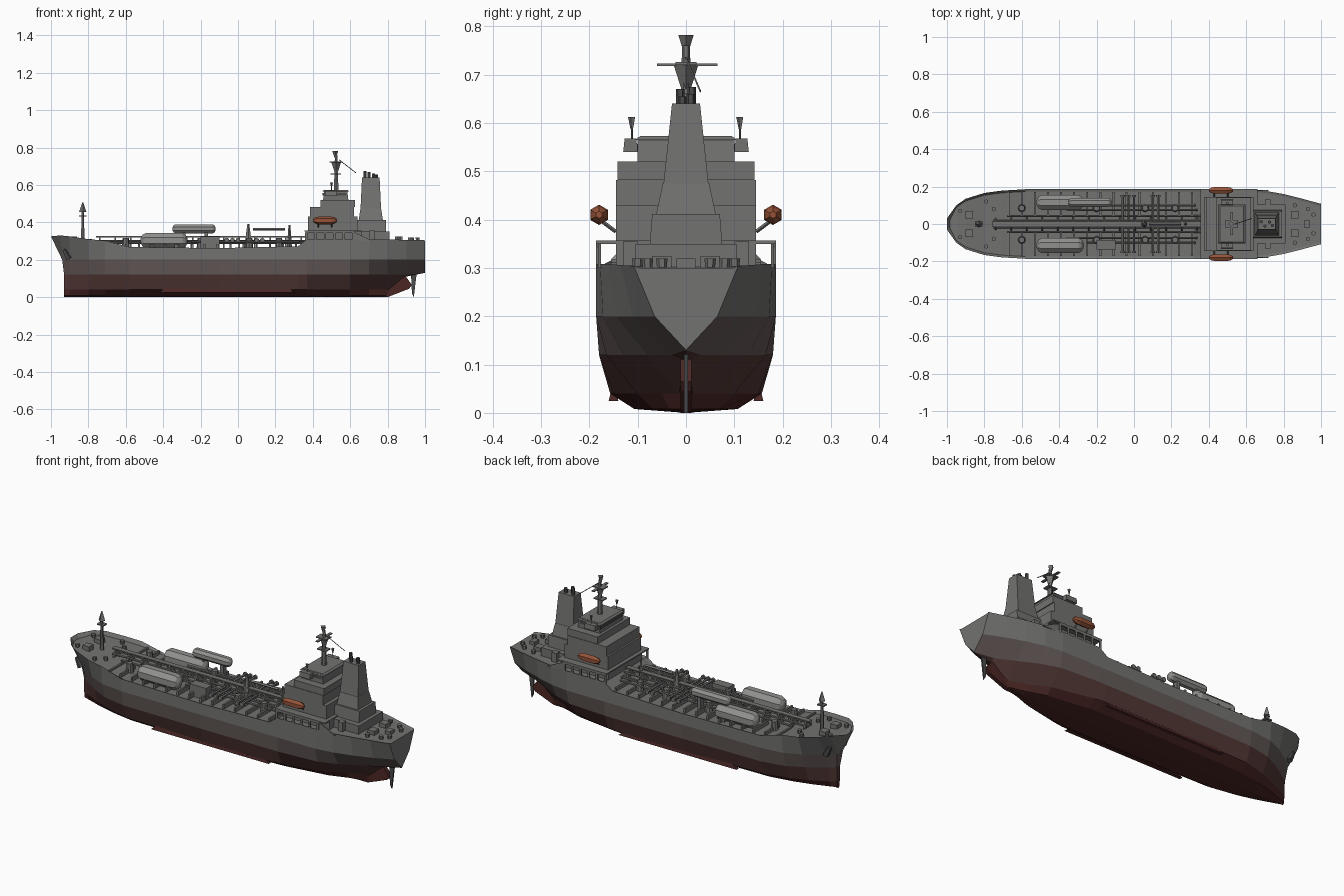
import bpy, bmesh, math
from mathutils import Vector, Matrix

if "Cube" in bpy.data.objects:
    bpy.data.objects.remove(bpy.data.objects["Cube"])

def mat(name, c):
    m = bpy.data.materials.new(name)
    m.diffuse_color = (*c, 1)
    m.use_nodes = True
    m.node_tree.nodes["Principled BSDF"].inputs["Base Color"].default_value = m.diffuse_color
    return m

GREY = mat("grey_paint", (0.17, 0.17, 0.165))
LIGHT = mat("tank_grey", (0.28, 0.28, 0.27))
DARK = mat("dark_grey", (0.07, 0.07, 0.07))
MID = mat("boot_brown", (0.125, 0.1, 0.095))
LOW = mat("lower_brown", (0.085, 0.04, 0.037))
RED = mat("bottom_red", (0.07, 0.02, 0.018))
ORANGE = mat("boat_orange", (0.3, 0.085, 0.04))

def finish(name, bm, *mats):
    bmesh.ops.remove_doubles(bm, verts=bm.verts, dist=1e-5)
    bmesh.ops.recalc_face_normals(bm, faces=bm.faces)
    me = bpy.data.meshes.new(name)
    bm.to_mesh(me)
    bm.free()
    for m in mats or (GREY,):
        me.materials.append(m)
    ob = bpy.data.objects.new(name, me)
    bpy.context.collection.objects.link(ob)
    return ob

def box(name, x0, x1, y0, y1, z0, z1, m=GREY, tx=0, ty=0):
    """Box whose top is inset by tx, ty."""
    bm = bmesh.new()
    lo = [bm.verts.new((x, y, z0)) for x, y in ((x0, y0), (x1, y0), (x1, y1), (x0, y1))]
    hi = [bm.verts.new((x, y, z1)) for x, y in
          ((x0 + tx, y0 + ty), (x1 - tx, y0 + ty), (x1 - tx, y1 - ty), (x0 + tx, y1 - ty))]
    bm.faces.new(lo)
    bm.faces.new(hi)
    for i in range(4):
        j = (i + 1) % 4
        bm.faces.new((lo[i], lo[j], hi[j], hi[i]))
    return finish(name, bm, m)

def rod(name, p, q, r0, r1=None, n=6, m=GREY):
    p, q = Vector(p), Vector(q)
    d = q - p
    M = Matrix.Translation((p + q) / 2) @ d.to_track_quat('Z', 'Y').to_matrix().to_4x4()
    bm = bmesh.new()
    bmesh.ops.create_cone(bm, cap_ends=True, segments=n, radius1=r0,
                          radius2=r0 if r1 is None else r1, depth=d.length, matrix=M)
    return finish(name, bm, m)

def capsule(name, x0, x1, y, z, r, m, n=8, cap=0.6):
    """Lofted body along x with tapered ends."""
    bm = bmesh.new()
    c = r * cap
    prev = None
    for x, k in ((x0, .35), (x0 + c * .4, .8), (x0 + c, 1), (x1 - c, 1), (x1 - c * .4, .8), (x1, .35)):
        ring = [bm.verts.new((x, y + r * k * math.cos(a), z + r * k * math.sin(a)))
                for a in (2 * math.pi * (i + .5) / n for i in range(n))]
        if prev:
            for i in range(n):
                bm.faces.new((prev[i], prev[i - 1], ring[i - 1], ring[i]))
        else:
            bm.faces.new(ring)
        prev = ring
    bm.faces.new(prev)
    return finish(name, bm, m)

def plate(name, pts, y, t, m=GREY):
    """Side profile (x, z) given thickness along y."""
    bm = bmesh.new()
    f = bm.faces.new([bm.verts.new((x, y - t / 2, z)) for x, z in pts])
    r = bmesh.ops.extrude_face_region(bm, geom=[f])
    bmesh.ops.translate(bm, verts=[v for v in r['geom'] if isinstance(v, bmesh.types.BMVert)], vec=(0, t, 0))
    return finish(name, bm, m)

# hull: x, deck half width, deck z, half widths at z .20/.12/.04, keel z
ST = [(-1, .03, .325, .0, .0, .0, 0), (-.95, .10, .33, .025, .015, .012, 0),
      (-.9, .135, .325, .065, .04, .03, 0), (-.8, .166, .31, .13, .105, .08, 0),
      (-.71, .178, .302, .17, .15, .115, 0), (-.58, .186, .268, .185, .175, .148, 0),
      (-.1, .186, .262, .186, .18, .157, 0), (.32, .186, .272, .186, .18, .157, 0),
      (.37, .186, .308, .186, .18, .15, 0), (.6, .186, .308, .186, .165, .10, 0),
      (.7, .178, .308, .172, .13, .05, 0), (.8, .16, .308, .145, .08, .014, 0),
      (.9, .135, .306, .11, .03, .004, .11), (1, .108, .304, .065, 0, 0, .13)]
bm = bmesh.new()
prev = None
for x, wd, zd, a, b, c, zk in ST:
    drop = .02 if x < -.65 else .004
    half = [(0, zd - drop), (max(wd - .012, .01), zd - drop), (wd, zd), (a, .2), (b, .12), (c, .04), (c * .68, .008), (0, 0)]
    def px(i):
        return max(x, -.985) if i < 2 else x if i == 2 else max(x, -.93 - .01 * (i == 3))
    pts = [(px(i), y, max(z, zk)) for i, (y, z) in enumerate(half)]
    sides = [[bm.verts.new((p, s * y, z)) for p, y, z in pts] for s in (1, -1)]
    if prev:
        for A, B in zip(prev, sides):
            for i in range(7):
                f = bm.faces.new((A[i], A[i + 1], B[i + 1], B[i]))
                f.material_index = max(0, min(i - 2, 3))
    P, S = sides
    if x == -1:      # stem plate and inner bulwark
        bm.faces.new((P[2], P[3], S[3], S[2]))
        bm.faces.new((P[1], P[2], S[2], S[1]))
    if x == 1:       # transom
        bm.faces.new(P + S[::-1])
    prev = sides
bmesh.ops.remove_doubles(bm, verts=bm.verts, dist=1e-5)
bmesh.ops.dissolve_degenerate(bm, dist=1e-5, edges=bm.edges)
finish("hull", bm, GREY, MID, LOW, RED)

# underwater parts
plate("skeg", [(.72, .0), (.8, .0), (.915, .045), (.93, .065), (.89, .12), (.75, .12)], 0, .022, RED)
plate("rudder", [(.925, .125), (.955, .125), (.94, .0), (.93, .02)], 0, .008, DARK)
for s in (1, -1):
    box("bilge_keel", -.42, .3, s * .15 - .01, s * .15 + .01, .025, .05, RED, .03, .006)
    rod("anchor", (-.93, s * .075, .255), (-.905, s * .075, .205), .012, .018, 5, DARK)

# forecastle and stern mooring gear
rod("foremast", (-.83, 0, .29), (-.83, 0, .47), .011, .007)
rod("foremast_light", (-.83, 0, .455), (-.83, 0, .505), .02, .003, 4)
box("foremast_platform", -.85, -.81, -.015, .015, .43, .437)
for s in (1, -1):
    box("windlass", -.9, -.86, s * .05 - .02, s * .05 + .02, .295, .325)
    for x, y, z in ((-.93, .07, .305), (-.79, .12, .29), (-.75, .08, .285), (.86, .1, .3), (.93, .08, .3), (.96, .05, .3)):
        rod("bollard", (x, s * y, z), (x, s * y, z + .02), .01, .012, 6)
    box("stern_winch", .84, .88, s * .05 - .02, s * .05 + .02, .3, .325)
box("stern_locker", .91, .94, -.02, .02, .3, .32)

# cargo deck: frames, pipes and walkway
for s in (1, -1):
    for i in range(15):
        x = -.67 + i * .07
        box("deck_frame", x - .005, x + .005, min(s * .045, s * .17), max(s * .045, s * .17), .255, .285)
    for y, z, x0, x1 in ((.02, .3, -.75, .36), (.042, .29, -.68, .36), (.075, .3, -.36, .34), (.1, .295, -.25, .33)):
        rod("deck_pipe", (x0, s * y, z), (x1, s * y, z), .0065)
    # manifold crossing pipes
    for x in (-.06, -.03, .0, .1, .13):
        rod("manifold_pipe", (x, s * .02, .305), (x, s * .15, .305), .007)
        rod("manifold_flange", (x, s * .145, .305), (x, s * .155, .305), .013)
    for x in (-.6, -.2, .06, .22):
        rod("tank_dome", (x, s * .085, .255), (x, s * .085, .315), .022, .016, 8)
    # deck tanks with saddles
    capsule("deck_tank", -.52, -.27, s * .115, .302, .043, LIGHT)
    for x in (-.46, -.33):
        box("tank_saddle", x - .01, x + .01, s * .115 - .035, s * .115 + .035, .255, .29)
box("catwalk", -.76, .36, -.014, .014, .32, .326)
for i in range(14):
    x = -.74 + i * .083
    box("catwalk_support", x - .004, x + .004, -.045, .045, .255, .32, ty=.03)
capsule("raised_tank", -.35, -.12, .115, .365, .026, LIGHT)
for x in (-.29, -.17):
    box("raised_tank_stand", x - .01, x + .01, .1, .13, .255, .35)
box("compressor_house", -.2, -.1, -.135, -.085, .26, .325)

# hose crane
rod("crane_post", (.055, 0, .26), (.055, 0, .39), .026, .006, 6)
rod("crane_jib", (.08, 0, .362), (.25, 0, .362), .007, n=4)
rod("crane_rest", (.275, 0, .26), (.275, 0, .385), .014, .005, 4)

# poop side shell with openings
for s in (1, -1):
    y0, y1 = s * .183 - .003, s * .183 + .003
    box("shell_top_strip", .36, .62, y0, y1, .342, .352)
    for i in range(6):
        x = .365 + i * .05
        box("shell_pillar", x - .006, x + .006, y0, y1, .3, .345)
    plate("shell_end", [(.61, .3), (.72, .3), (.66, .33), (.61, .352)], s * .179, .006)
box("poop_house", .37, .66, -.145, .145, .3, .35)
box("boat_deck", .355, .66, -.186, .186, .35, .357)

# accommodation tiers and bridge
box("house_lower", .375, .64, -.145, .145, .357, .43)
box("house_upper", .385, .62, -.145, .145, .43, .482)
box("house_bridge_deck", .44, .625, -.142, .142, .482, .52)
box("wheelhouse", .455, .59, -.1, .1, .52, .57, tx=.006)
box("wheelhouse_roof", .45, .595, -.105, .105, .565, .573, tx=.01, ty=.01)
box("wheelhouse_windows", .452, .58, -.101, .101, .543, .557, DARK)
for s in (1, -1):
    box("bridge_wing", .465, .53, min(s * .1, s * .13), max(s * .1, s * .13), .54, .568, ty=.003)
    rod("whip_antenna", (.5, s * .112, .565), (.5, s * .112, .6), .002, n=4)
    rod("antenna_dome", (.5, s * .112, .588), (.5, s * .112, .612), .003, .008, 5)
    # lifeboats on davits
    capsule("lifeboat", .4, .53, s * .18, .41, .021, ORANGE, 6, 1.6)
    for x in (.43, .5):
        rod("davit", (x, s * .145, .375), (x, s * .172, .395), .004, n=4)
    box("deck_vent", .7, .73, s * .115 - .015, s * .115 + .015, .305, .355)

# engine casing and funnel
box("engine_casing_base", .62, .81, -.105, .105, .3, .35)
box("engine_casing", .63, .79, -.075, .075, .35, .412, ty=.005)
box("funnel_base", .645, .775, -.062, .062, .41, .475, tx=.01, ty=.014)
box("funnel", .655, .765, -.047, .047, .47, .64, tx=.008, ty=.018)
for x, y, h in ((.68, .012, .675), (.7, -.012, .67), (.725, .01, .66), (.74, -.008, .655)):
    rod("exhaust_pipe", (x, y, .63), (x, y, h), .009, n=6, m=DARK)

# main mast with radar platforms
rod("main_mast", (.525, 0, .57), (.525, 0, .76), .014, .008, 6)
rod("mast_top", (.52, 0, .745), (.52, 0, .782), .004, .016, 4)
rod("radar_pedestal", (.525, 0, .665), (.525, 0, .722), .008, .026, 4)
box("radar_platform", .49, .555, -.022, .022, .72, .726)
box("radar_scanner", .515, .53, -.06, .065, .718, .723)
box("lower_platform", .495, .55, -.02, .02, .655, .661)
rod("mast_stay", (.54, 0, .735), (.63, .03, .665), .002, n=4)
